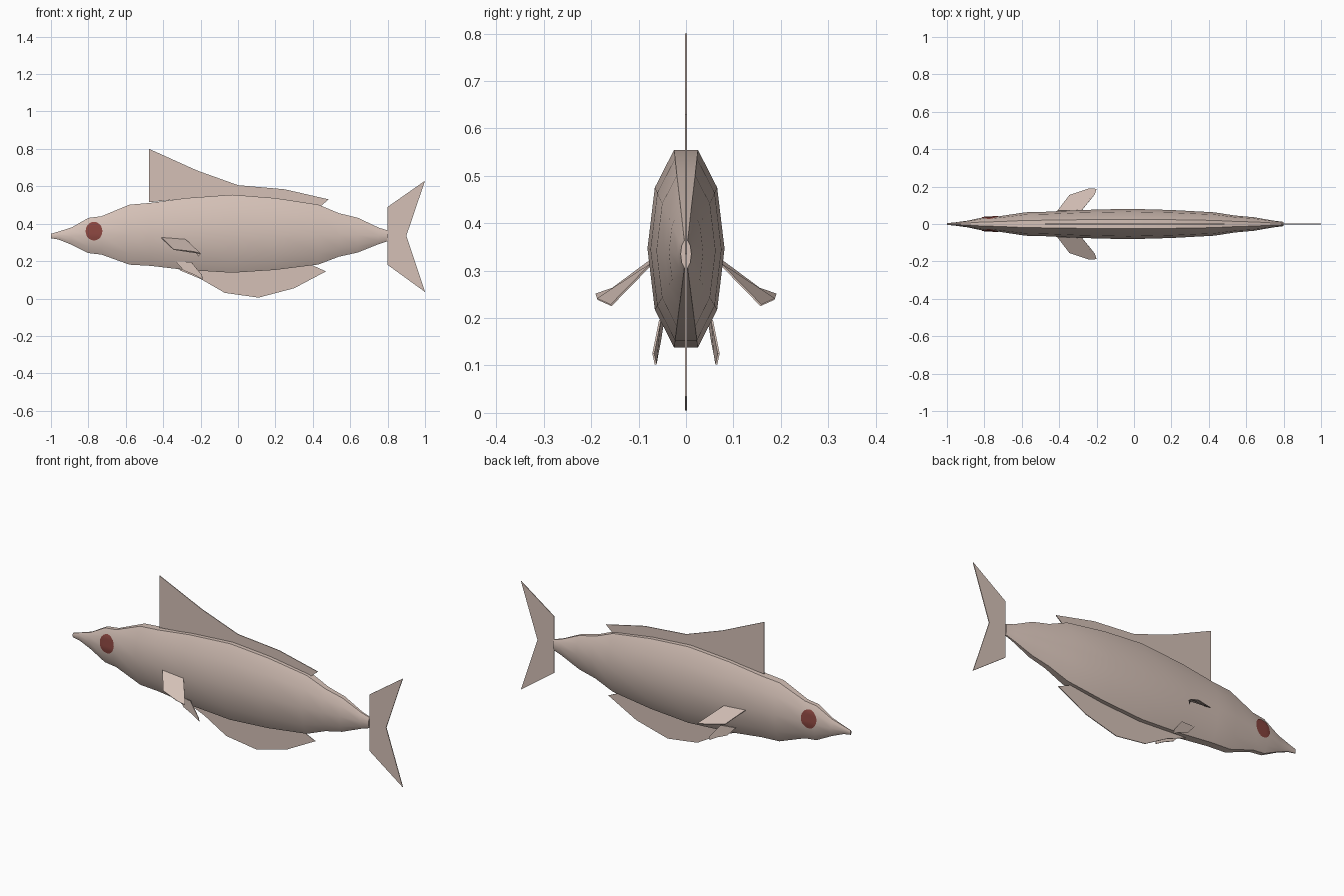
import bpy, bmesh, math

if "Cube" in bpy.data.objects:
    bpy.data.objects.remove(bpy.data.objects["Cube"])


def material(name, rgb):
    m = bpy.data.materials.new(name)
    m.diffuse_color = (*rgb, 1)
    m.use_nodes = True
    m.node_tree.nodes["Principled BSDF"].inputs["Base Color"].default_value = m.diffuse_color
    return m


SKIN = material("pale pink skin", (0.66, 0.53, 0.47))
RED = material("dark red", (0.25, 0.06, 0.05))


def make(name, verts, faces, mat, smooth=True):
    bm = bmesh.new()
    vs = [bm.verts.new(v) for v in verts]
    for f in faces:
        bm.faces.new([vs[i] for i in f])
    bmesh.ops.recalc_face_normals(bm, faces=bm.faces)
    me = bpy.data.meshes.new(name)
    bm.to_mesh(me)
    bm.free()
    me.materials.append(mat)
    ob = bpy.data.objects.new(name, me)
    bpy.context.collection.objects.link(ob)
    if smooth:
        bpy.ops.object.select_all(action='DESELECT')
        ob.select_set(True)
        bpy.context.view_layer.objects.active = ob
        bpy.ops.object.shade_smooth_by_angle(angle=math.radians(35))
    return ob


# body stations: x, top z, bottom z
STATIONS = [(-1.0, .346, .322), (-.96, .358, .316), (-.89, .380, .288),
            (-.80, .431, .243), (-.73, .440, .235), (-.58, .502, .181),
            (-.47, .511, .175), (-.28, .537, .153), (-.03, .555, .138),
            (.20, .537, .153), (.43, .502, .182), (.54, .456, .224),
            (.64, .432, .246), (.75, .380, .290), (.80, .364, .306)]
SIDES = 10
WIDTH = 0.39 * math.cos(math.pi / SIDES)


def half_height(x):
    for (x0, t0, b0), (x1, t1, b1) in zip(STATIONS, STATIONS[1:]):
        if x0 <= x <= x1:
            k = (x - x0) / (x1 - x0)
            t, b = t0 + k * (t1 - t0), b0 + k * (b1 - b0)
            return (t + b) / 2, (t - b) / 2 / math.cos(math.pi / SIDES)


# body: ten-sided rings along the length
verts, faces = [], []
for x, top, bottom in STATIONS:
    zc, r = half_height(x)
    for i in range(SIDES):
        a = 2 * math.pi * i / SIDES
        verts.append((x, r * WIDTH * math.cos(a), zc + r * math.sin(a)))
for s in range(len(STATIONS) - 1):
    for i in range(SIDES):
        j = (i + 1) % SIDES
        a, b = s * SIDES, (s + 1) * SIDES
        faces.append((a + i, a + j, b + j, b + i))
faces.append(tuple(range(SIDES)))
faces.append(tuple(range(len(verts) - SIDES, len(verts))))
make("body", verts, faces, SKIN)


def side_y(x, z):
    """Half width of the ten-sided body at a point on its side."""
    zc, r = half_height(x)
    t = min(abs(z - zc) / r, .95)
    pts = [(math.cos(math.radians(a)), math.sin(math.radians(a))) for a in (0, 36, 72)]
    for (w0, h0), (w1, h1) in zip(pts, pts[1:]):
        if t <= h1:
            return r * WIDTH * (w0 + (w1 - w0) * (t - h0) / (h1 - h0))
    return 0


# eyes: thin discs that follow the sides of the head
for side, label in ((-1, "right"), (1, "left")):
    verts, faces, n, rings = [], [], 20, 4
    for k in range(rings + 1):
        for i in range(n):
            a, q = 2 * math.pi * i / n, k / rings
            x, z = -.77 + .045 * q * math.cos(a), .36 + .05 * q * math.sin(a)
            verts.append((x, side * (side_y(x, z) + .003), z))
    for k in range(1, rings):
        for i in range(n):
            j = (i + 1) % n
            faces.append((k * n + i, k * n + j, k * n + n + j, k * n + n + i))
    faces.append(tuple(range(n, 2 * n)))
    make(label + "_eye", verts[:], faces, RED)


def fin(name, pts):
    ob = make(name, pts, [tuple(range(len(pts)))], SKIN, False)
    mod = ob.modifiers.new("thickness", 'SOLIDIFY')
    mod.thickness = .004
    mod.offset = 0
    return ob


# upright fins on the centre line, drawn as x, z outlines
OUTLINES = {
    "dorsal_fin": [(-.475, .515), (-.475, .80), (-.22, .685), (0, .606), (.25, .584),
                   (.485, .53), (.435, .488), (.25, .522), (-.03, .553), (-.25, .538)],
    "belly_fin": [(-.32, .155), (-.2, .105), (-.07, .03), (.11, .005), (.3, .055),
                  (.47, .145), (.38, .186), (.2, .158), (-.03, .14), (-.2, .15)],
    "tail_fin": [(.80, .49), (1.0, .63), (.90, .335), (1.0, .035), (.80, .18)],
}
for name, outline in OUTLINES.items():
    fin(name, [(x, 0, z) for x, z in outline])

# paired side fins
PECTORAL = [(-.41, .07, .325), (-.345, .155, .262), (-.24, .19, .25),
            (-.2, .187, .24), (-.21, .158, .227), (-.28, .072, .315)]
PELVIC = [(-.335, .047, .2), (-.29, .055, .15), (-.23, .06, .125),
          (-.19, .064, .102), (-.192, .069, .125), (-.25, .055, .195)]
for side, label in ((-1, "right"), (1, "left")):
    for part, pts in (("pectoral_fin", PECTORAL), ("pelvic_fin", PELVIC)):
        fin(f"{label}_{part}", [(x, side * y, z) for x, y, z in pts])
